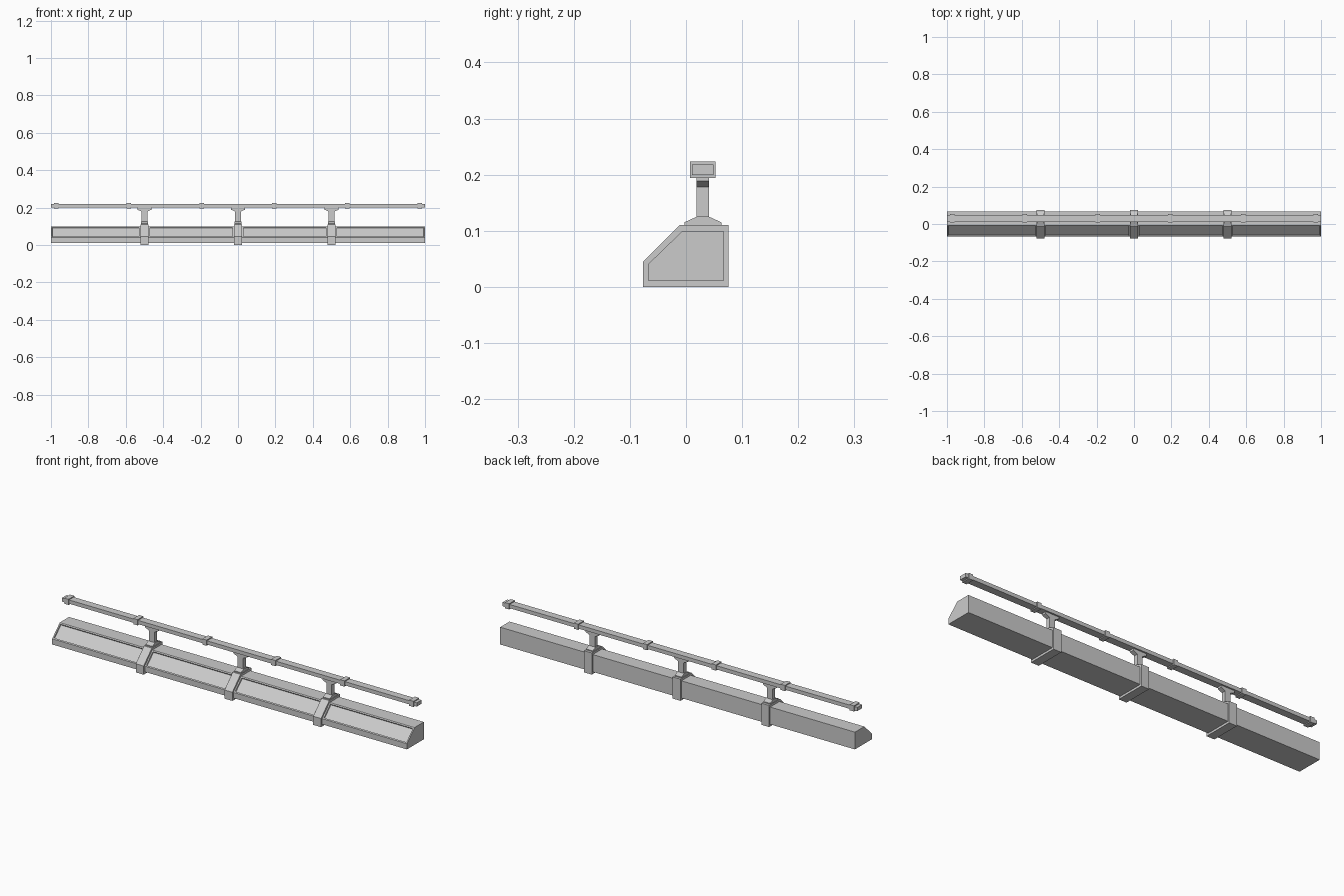
import bpy, bmesh
from mathutils import Vector

if "Cube" in bpy.data.objects:
    bpy.data.objects.remove(bpy.data.objects["Cube"])


def make_object(name, bm):
    bmesh.ops.recalc_face_normals(bm, faces=bm.faces)
    mesh = bpy.data.meshes.new(name)
    bm.to_mesh(mesh)
    bm.free()
    obj = bpy.data.objects.new(name, mesh)
    bpy.context.collection.objects.link(obj)
    return obj


def loft(profile, stations, along="x"):
    """Sweep a closed profile through stations along x (y,z points) or y (x,z points)."""
    bm = bmesh.new()
    rings = []
    for s in stations:
        rings.append([bm.verts.new((s, a, b) if along == "x" else (a, s, b))
                      for a, b in profile])
    n = len(profile)
    for r0, r1 in zip(rings, rings[1:]):
        for i in range(n):
            j = (i + 1) % n
            bm.faces.new((r0[i], r0[j], r1[j], r1[i]))
    bm.faces.new(rings[0])
    bm.faces.new(rings[-1])
    bmesh.ops.recalc_face_normals(bm, faces=bm.faces)
    return bm


def rect(y0, y1, z0, z1):
    return [(y0, z0), (y1, z0), (y1, z1), (y0, z1)]


BRACKETS = (-0.5, 0.0, 0.5)
HALF = 0.022

# Long bevelled body with a recessed panel in each bay of the sloped face
body = [(-0.068, 0.012), (0.068, 0.012), (0.068, 0.1), (-0.007, 0.1), (-0.068, 0.041)]
stations = [-1.0] + [x + s for x in BRACKETS for s in (-HALF, HALF)] + [1.0]
bm = loft(body, stations)
bm.normal_update()
slope = Vector((0, -0.7, 0.7))
bays = [f for f in bm.faces
        if f.normal.dot(slope) > 0.9
        and max(v.co.x for v in f.verts) - min(v.co.x for v in f.verts) > 0.1]
bmesh.ops.inset_individual(bm, faces=bays, thickness=0.009, depth=0)
bmesh.ops.inset_individual(bm, faces=bays, thickness=0.002, depth=-0.006)
make_object("body", bm)

# Brackets: collar around the body, tapered foot, flared post
collar = [(-0.077, 0.001), (0.076, 0.001), (0.076, 0.111), (-0.011, 0.111), (-0.077, 0.045)]
foot = [(-0.003, 0.109), (0.063, 0.109), (0.063, 0.116),
        (0.041, 0.126), (0.019, 0.126), (-0.003, 0.116)]
post_half = [(0.015, 0.115), (0.015, 0.179), (0.038, 0.19), (0.038, 0.2)]
for cx in BRACKETS:
    make_object("collar", loft(collar, (cx - HALF, cx + HALF)))
    make_object("foot", loft(foot, (cx - 0.019, cx + 0.019)))
    post = [(cx + x, z) for x, z in post_half]
    post += [(cx - x, z) for x, z in reversed(post_half)]
    make_object("post", loft(post, (0.019, 0.041), along="y"))

# Upper rail and its clamps
make_object("rail", loft(rect(0.011, 0.049, 0.2, 0.219), (-1.0, 1.0)))
for cx in (-0.972, -0.583, -0.194, 0.194, 0.583, 0.972):
    make_object("rail_clamp", loft(rect(0.007, 0.053, 0.195, 0.224), (cx - 0.012, cx + 0.012)))

# Set the lowest face on the ground
for obj in bpy.context.collection.objects:
    obj.location.z -= 0.001
